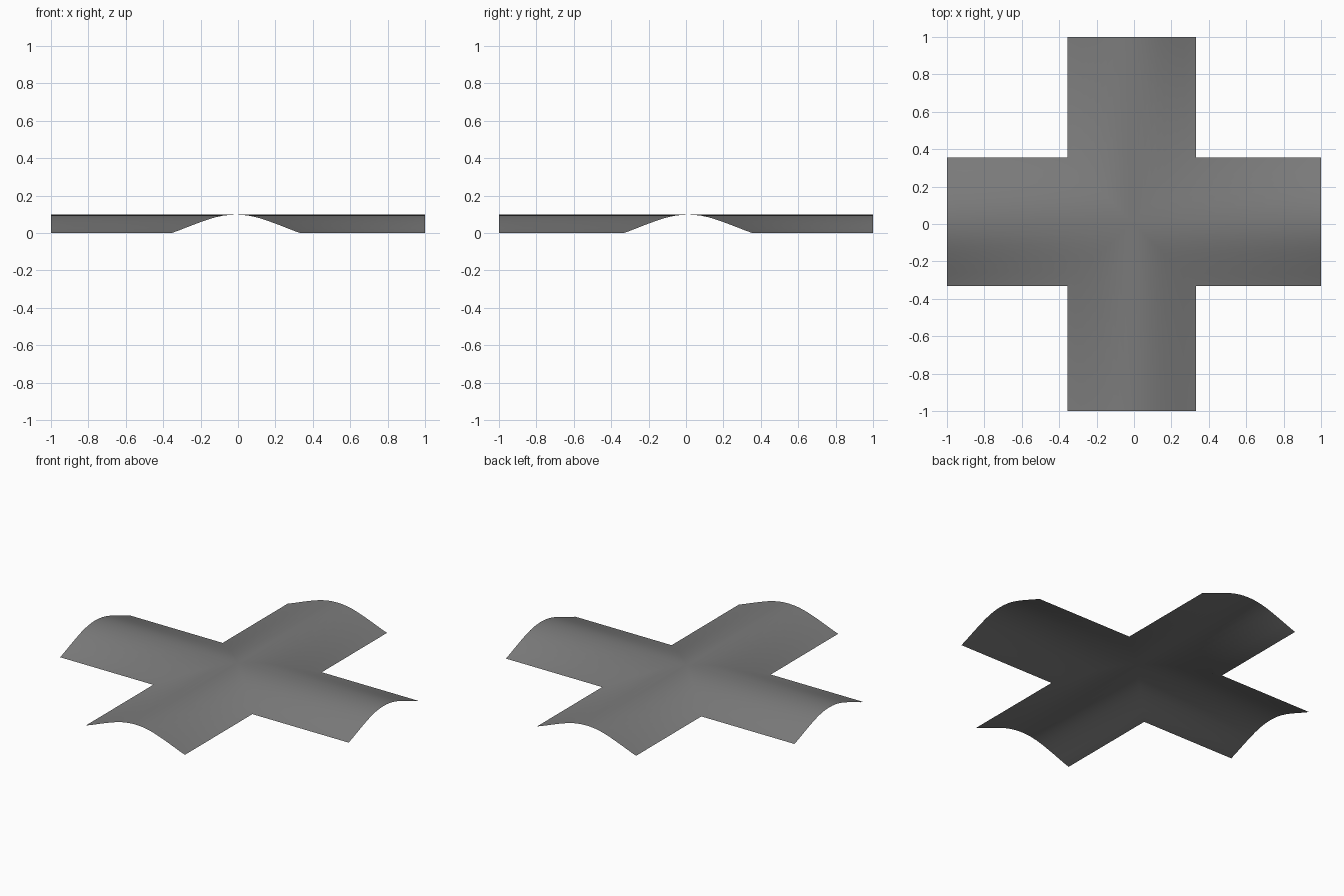
import bpy, bmesh
from mathutils import Vector, Matrix
from math import pi

cube = bpy.data.objects.get("Cube")
if cube:
    bpy.data.objects.remove(cube)

HALF = 0.3435                      # half width of each arm
CENTRE = Vector((-0.011, 0.011, 0))  # where the ridges cross
CROWN = [0.098, 0.0965, 0.0925, 0.0855, 0.076, 0.0645, 0.052, 0.039, 0.0255, 0.012, 0.0]
STEPS = len(CROWN) - 1

grey = bpy.data.materials.new("mid grey")
grey.use_nodes = True
colour = (0.2, 0.2, 0.2, 1)
grey.diffuse_color = colour
grey.node_tree.nodes["Principled BSDF"].inputs["Base Color"].default_value = colour

# Four open vault arms, mitred along the diagonals into one thin sheet
bm = bmesh.new()
for turn in range(4):
    spin = Matrix.Rotation(turn * pi / 2, 3, 'Z')
    reach = 1 + (spin @ Vector((0, -1, 0))).dot(-CENTRE)
    rows = []
    for i in range(-STEPS, STEPS + 1):
        across, z = HALF * i / STEPS, CROWN[abs(i)]
        rows.append([bm.verts.new(spin @ Vector((across, -out, z)) + CENTRE)
                     for out in (abs(across), reach)])
    for a, b in zip(rows, rows[1:]):
        bm.faces.new((a[0], a[1], b[1], b[0]))
bmesh.ops.remove_doubles(bm, verts=bm.verts[:], dist=0.0005)
bmesh.ops.recalc_face_normals(bm, faces=bm.faces[:])
if sum(f.normal.z for f in bm.faces) < 0:
    bmesh.ops.reverse_faces(bm, faces=bm.faces[:])

mesh = bpy.data.meshes.new("cross_vault_roof")
bm.to_mesh(mesh)
bm.free()
mesh.materials.append(grey)
roof = bpy.data.objects.new("cross_vault_roof", mesh)
bpy.context.collection.objects.link(roof)
bpy.ops.object.select_all(action='DESELECT')
roof.select_set(True)
bpy.context.view_layer.objects.active = roof
bpy.ops.object.shade_smooth_by_angle(angle=pi / 6)
